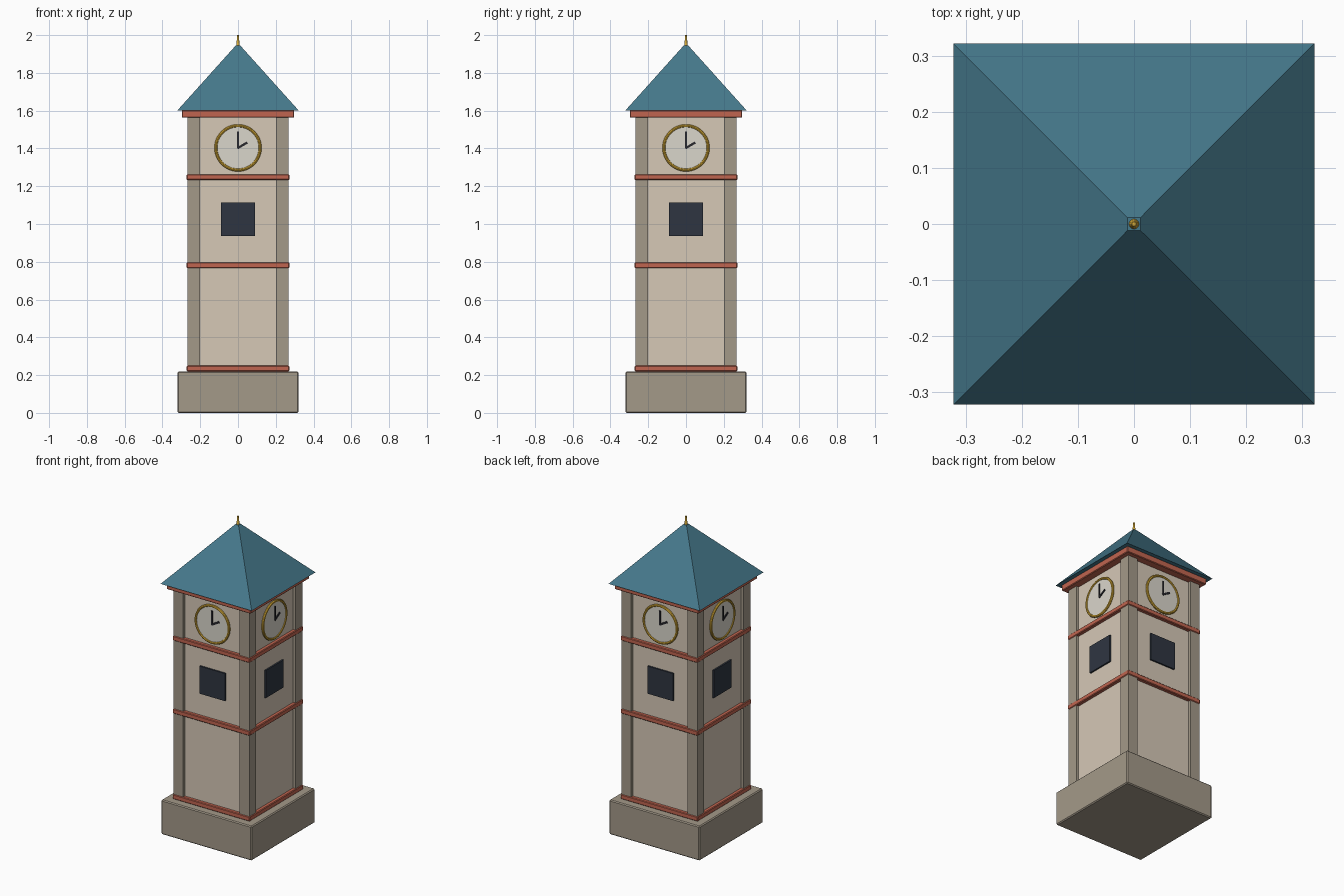
import bpy
from math import radians, pi
from mathutils import Matrix, Vector

if "Cube" in bpy.data.objects:
    bpy.data.objects.remove(bpy.data.objects["Cube"])


def material(name, rgb):
    m = bpy.data.materials.new(name)
    m.diffuse_color = (*rgb, 1)
    m.use_nodes = True
    m.node_tree.nodes["Principled BSDF"].inputs["Base Color"].default_value = m.diffuse_color
    return m


WALL = material("plaster", (0.67, 0.58, 0.47))
STONE = material("stone", (0.37, 0.32, 0.25))
BRICK = material("brick_red", (0.53, 0.13, 0.08))
ROOF = material("roof_teal", (0.06, 0.19, 0.26))
GLASS = material("dark_glass", (0.028, 0.036, 0.053))
DIAL = material("dial_white", (0.70, 0.67, 0.60))
GOLD = material("gold", (0.70, 0.42, 0.04))
BLACK = material("hand_black", (0.02, 0.02, 0.025))


def finish(name, mat, matrix=None):
    o = bpy.context.object
    o.name = name
    o.data.materials.append(mat)
    if matrix is not None:
        o.data.transform(matrix)
    return o


def box(name, centre, size, mat, matrix=Matrix(), bevel=0):
    bpy.ops.mesh.primitive_cube_add(size=1)
    o = finish(name, mat, matrix @ Matrix.Translation(centre) @ Matrix.Diagonal((*size, 1)))
    if bevel:
        b = o.modifiers.new("edge", "BEVEL")
        b.width = bevel
        b.segments = 1
    return o


def slab(name, half, z0, z1, mat, bevel=0):
    return box(name, (0, 0, (z0 + z1) / 2), (2 * half, 2 * half, z1 - z0), mat, bevel=bevel)


# Plinth, shaft and red string courses
slab("plinth", 0.32, 0, 0.22, STONE, 0.006)
slab("shaft", 0.25, 0.21, 1.57, WALL)
for i, z in enumerate((0.22, 0.767, 1.233)):
    slab(f"band_{i}", 0.272, z, z + 0.03, BRICK, 0.004)
slab("cornice", 0.297, 1.563, 1.603, BRICK, 0.004)

# Corner pilasters
for sx in (-1, 1):
    for sy in (-1, 1):
        box("corner_pilaster", (sx * 0.234, sy * 0.234, 0.89), (0.068, 0.068, 1.36), STONE)

# Pyramid roof and finial
bpy.ops.mesh.primitive_cone_add(vertices=4, radius1=0.322 * 2 ** 0.5, radius2=0.012 * 2 ** 0.5, depth=0.345)
finish("roof", ROOF, Matrix.Translation((0, 0, 1.6 + 0.1725)) @ Matrix.Rotation(pi / 4, 4, "Z"))
bpy.ops.mesh.primitive_cone_add(vertices=12, radius1=0.01, radius2=0.004, depth=0.065)
finish("finial", GOLD, Matrix.Translation((0, 0, 1.9675)))

# Window and clock on each of the four sides
for k in range(4):
    turn = Matrix.Rotation(k * pi / 2, 4, "Z")
    box(f"window_{k}", (0, -0.25, 1.025), (0.18, 0.02, 0.176), GLASS, turn)
    clock = turn @ Matrix.Translation((0, -0.25, 1.403)) @ Matrix.Rotation(pi / 2, 4, "X")
    bpy.ops.mesh.primitive_cylinder_add(vertices=48, radius=0.117, depth=0.02)
    finish(f"clock_dial_{k}", DIAL, clock)
    bpy.ops.object.shade_smooth_by_angle()
    bpy.ops.mesh.primitive_torus_add(major_segments=48, minor_segments=8, major_radius=0.117, minor_radius=0.008)
    finish(f"clock_ring_{k}", GOLD, clock @ Matrix.Translation((0, 0, 0.008)))
    bpy.ops.object.shade_smooth_by_angle()
    box(f"minute_hand_{k}", (0, 0.043, 0.012), (0.009, 0.09, 0.006), BLACK, clock)
    box(f"hour_hand_{k}", (0, 0.027, 0.012), (0.012, 0.06, 0.005), BLACK,
        clock @ Matrix.Rotation(radians(-60), 4, "Z"))
